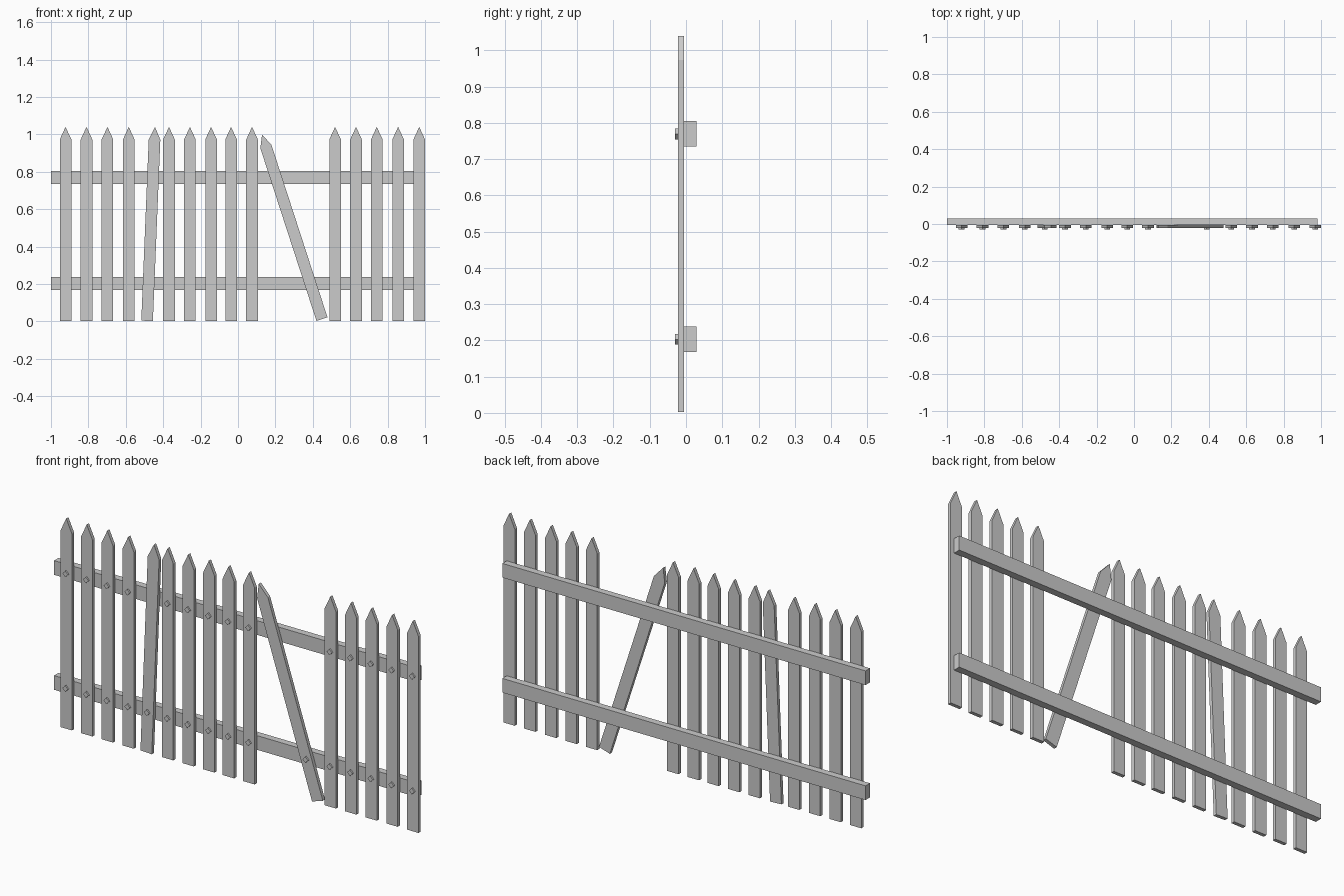
import bpy, bmesh, math
from mathutils import Matrix, Vector

if "Cube" in bpy.data.objects:
    bpy.data.objects.remove(bpy.data.objects["Cube"])

FRONT, BACK = -0.022, -0.005      # picket faces
NAIL_Z = (0.203, 0.769)


def make_object(name, bm):
    bmesh.ops.recalc_face_normals(bm, faces=bm.faces)
    mesh = bpy.data.meshes.new(name)
    bm.to_mesh(mesh)
    bm.free()
    obj = bpy.data.objects.new(name, mesh)
    bpy.context.collection.objects.link(obj)
    return obj


def prism(name, outline, y0, y1):
    """Extrude an x/z outline from y0 to y1."""
    bm = bmesh.new()
    face = bm.faces.new([bm.verts.new((x, y0, z)) for x, z in outline])
    new = bmesh.ops.extrude_face_region(bm, geom=[face])["geom"]
    verts = [v for v in new if isinstance(v, bmesh.types.BMVert)]
    bmesh.ops.translate(bm, verts=verts, vec=(0, y1 - y0, 0))
    return make_object(name, bm)


def nail(x, z):
    r = 0.015
    prism("nail", [(x - r, z), (x, z - r), (x + r, z), (x, z + r)], -0.030, FRONT)


def picket(x, tilt=0.0, pivot_z=0.2, lift=0.0):
    """Pointed board leaning by tilt (radians) about its lower nail."""
    w, base, shoulder, tip = 0.031, 0.003, 0.973, 1.04
    outline = [(-w, base), (w, base), (w, shoulder), (0, tip), (-w, shoulder)]
    rot = Matrix.Rotation(-tilt, 2)
    pts = [rot @ Vector((px, pz - pivot_z)) for px, pz in outline]
    prism("picket", [(x + p.x, pivot_z + lift + p.y) for p in pts], FRONT, BACK)


# Two back rails
for z0, z1 in ((0.168, 0.238), (0.735, 0.805)):
    prism("rail", [(-1, z0), (0.982, z0), (0.982, z1), (-1, z1)], BACK, 0.029)

# Upright pickets, with a gap on the right
for x in (-0.922, -0.810, -0.698, -0.584, -0.369, -0.257, -0.144, -0.037,
          0.075, 0.519, 0.631, 0.742, 0.856, 0.969):
    picket(x)
    for z in NAIL_Z:
        nail(x, z)

# Slightly leaning picket and the loose fallen one, each held by its lower nail
picket(-0.478, 0.041)
nail(-0.478, NAIL_Z[0])
picket(0.388, -math.radians(18.0))
nail(0.388, NAIL_Z[0])
